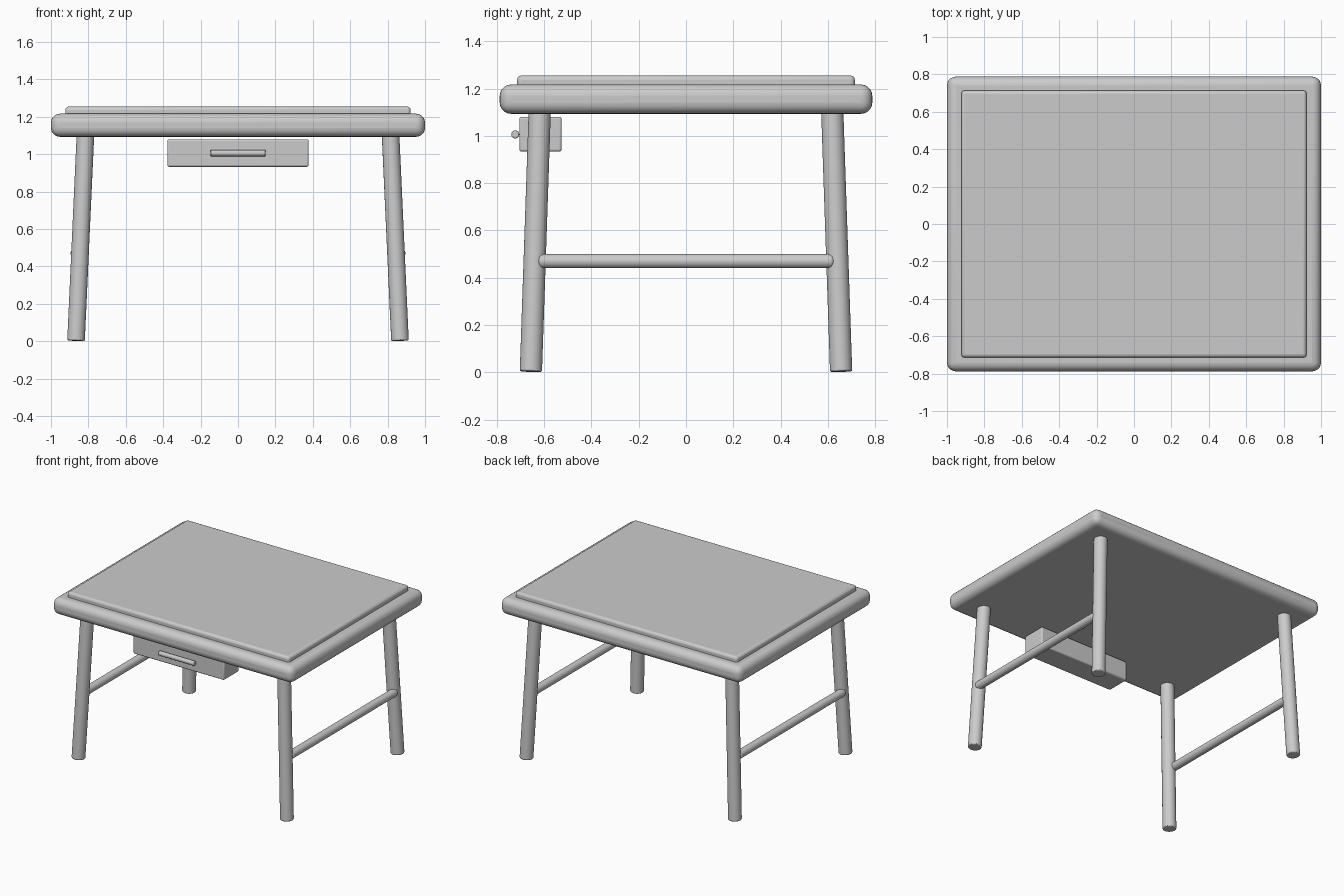
import bpy
from mathutils import Vector
from math import radians

if "Cube" in bpy.data.objects:
    bpy.data.objects.remove(bpy.data.objects["Cube"])


def finish(obj, name, bevel, segments=4):
    """Name the part, round its edges and smooth the shading."""
    obj.name = name
    mod = obj.modifiers.new("round_edges", 'BEVEL')
    mod.width = bevel
    mod.segments = segments
    mod.limit_method = 'ANGLE'
    mod.angle_limit = radians(40)
    bpy.ops.object.shade_smooth_by_angle(angle=radians(35))
    return obj


def box(name, lo, hi, bevel, segments=4):
    lo, hi = Vector(lo), Vector(hi)
    bpy.ops.mesh.primitive_cube_add(size=1, location=(lo + hi) / 2)
    obj = bpy.context.object
    obj.scale = hi - lo
    bpy.ops.object.transform_apply(location=False, rotation=False, scale=True)
    return finish(obj, name, bevel, segments)


def rod(name, start, end, radius, bevel, segments=2):
    start, end = Vector(start), Vector(end)
    axis = end - start
    bpy.ops.mesh.primitive_cylinder_add(
        vertices=32, radius=radius, depth=axis.length, location=(start + end) / 2,
        rotation=axis.to_track_quat('Z', 'Y').to_euler())
    return finish(bpy.context.object, name, bevel, segments)


# Rounded slab and the thin raised panel on top of it
box("table_top", (-1, -0.788, 1.093), (1, 0.788, 1.217), 0.048, 5)
box("top_panel", (-0.923, -0.714, 1.19), (0.923, 0.714, 1.255), 0.018, 3)

# Splayed legs, with a stretcher between front and back on each side
for side, sx in (("left", -1), ("right", 1)):
    for end, sy in (("front", -1), ("back", 1)):
        rod(f"{end}_{side}_leg", (sx * 0.866, sy * 0.656, 0.003),
            (sx * 0.815, sy * 0.618, 1.12), 0.047, 0.006)
    rod(f"{side}_stretcher", (sx * 0.865, -0.626, 0.47),
        (sx * 0.865, 0.626, 0.47), 0.03, 0.015, 3)

# Drawer hung under the front edge, with a bar handle
box("drawer", (-0.378, -0.705, 0.933), (0.378, -0.526, 1.08), 0.01, 3)
rod("drawer_handle", (-0.148, -0.722, 1.006), (0.148, -0.722, 1.006), 0.017, 0.004)
